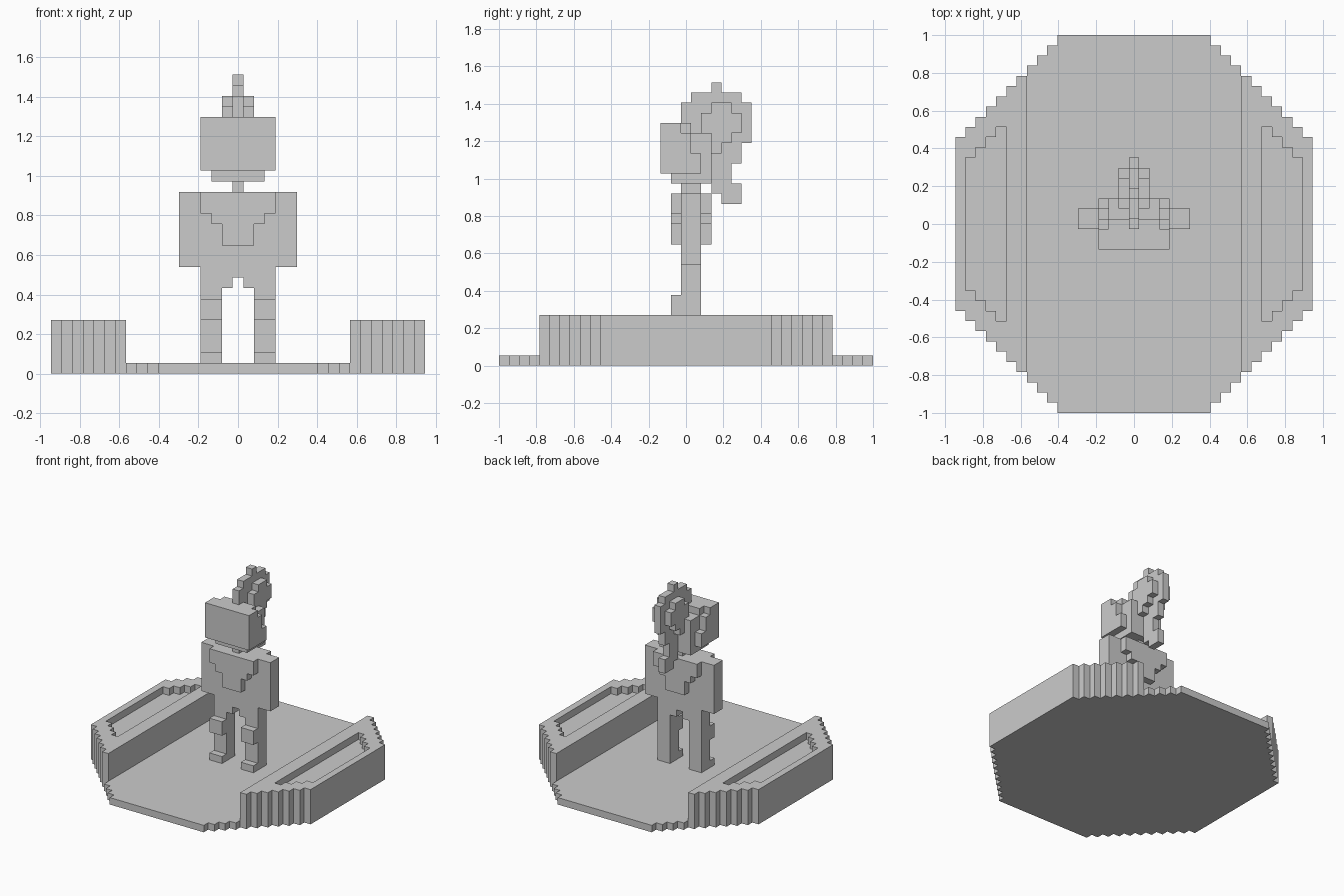
import bpy, bmesh, math
from mathutils import Vector

if "Cube" in bpy.data.objects:
    bpy.data.objects.remove(bpy.data.objects["Cube"])

V = 2 / 37  # edge of one block; cells are centred on x = 0 and y = 0, z counts up from 0


def box(x0, x1, y0, y1, z0, z1):
    """Cells of a block, all ends inclusive."""
    return {(x, y, z) for x in range(x0, x1 + 1)
            for y in range(y0, y1 + 1) for z in range(z0, z1 + 1)}


def mid(w, y0, y1, z0, z1):
    """Block centred on x, reaching w cells to each side."""
    return box(-w, w, y0, y1, z0, z1)


def mirror(cells):
    return cells | {(-x, y, z) for x, y, z in cells}


def build(name, cells):
    """Turn cells into one closed skin with flat areas merged."""
    bm = bmesh.new()
    corners = {}

    def vert(p):
        if p not in corners:
            corners[p] = bm.verts.new(((p[0] - .5) * V, (p[1] - .5) * V, p[2] * V))
        return corners[p]

    for c in sorted(cells):
        for a in range(3):
            b, d = (a + 1) % 3, (a + 2) % 3
            for s in (0, 1):
                n = list(c)
                n[a] += 2 * s - 1
                if tuple(n) in cells:
                    continue
                loop = []
                for u, w in ((0, 0), (1, 0), (1, 1), (0, 1)):
                    p = list(c)
                    p[a] += s
                    p[b] += u
                    p[d] += w
                    loop.append(vert(tuple(p)))
                bm.faces.new(loop if s else loop[::-1])
    bmesh.ops.dissolve_limit(bm, angle_limit=math.radians(1),
                             verts=bm.verts[:], edges=bm.edges[:])
    me = bpy.data.meshes.new(name)
    bm.to_mesh(me)
    bm.free()
    ob = bpy.data.objects.new(name, me)
    bpy.context.collection.objects.link(ob)


# Octagonal floor with raised side banks and a shallow tray in each bank
base = set()
for x in range(18):
    y = min(18, 25 - x)
    base |= box(x, x, -y, y, 0, 4 if x >= 11 else 0)
    if 13 <= x <= 16:
        base -= box(x, x, x - 22, 22 - x, 4, 4)
build("arena_base", mirror(base))

# Legs with feet and knee pads, hips, torso with arms
body = mirror(box(2, 3, 0, 1, 1, 8) | box(1, 3, 0, 1, 8, 8)
              | box(2, 3, -1, -1, 1, 1) | box(2, 3, -1, -1, 5, 6))
body |= mid(3, 0, 1, 9, 9) | mid(5, 0, 1, 10, 16)
# Tapered plates on chest and back, then the neck
for y in (-1, 2):
    body |= mid(3, y, y, 15, 16) | mid(2, y, y, 14, 14) | mid(1, y, y, 12, 13)
body |= mid(0, 0, 1, 17, 17)
build("body", body)

# Head with a stepped helmet
head = mid(2, -1, 2, 18, 22) | mid(2, -2, 0, 19, 23)
head |= mid(3, -2, -1, 19, 23) | mid(3, -2, 0, 19, 22) | mid(3, -2, 1, 19, 20)
build("head", head)

# Plume: thin core columns (y, bottom, top) with a thicker middle
plume = set()
for y, z0, z1 in ((0, 24, 25), (1, 23, 26), (2, 23, 26), (3, 17, 27), (4, 16, 26),
                  (5, 16, 17), (5, 20, 26), (6, 22, 25)):
    plume |= mid(0, y, y, z0, z1)
for y, z0, z1 in ((2, 23, 24), (3, 21, 25), (4, 22, 25), (5, 23, 24)):
    plume |= mid(1, y, y, z0, z1)
build("plume", plume)
